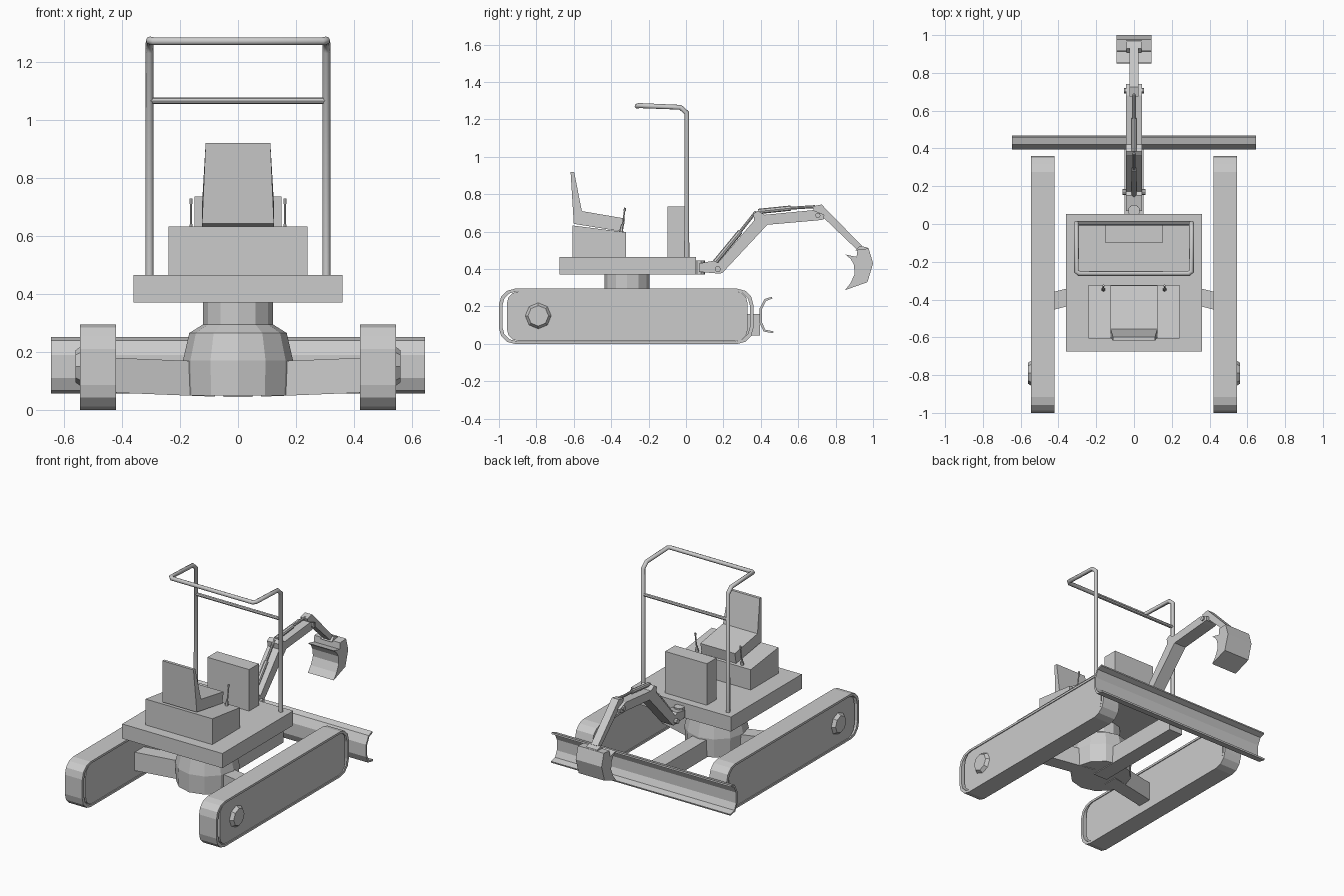
import bpy, bmesh, math
from mathutils import Vector

if "Cube" in bpy.data.objects:
    bpy.data.objects.remove(bpy.data.objects["Cube"])


def make(name, bm):
    bmesh.ops.recalc_face_normals(bm, faces=bm.faces)
    me = bpy.data.meshes.new(name)
    bm.to_mesh(me)
    bm.free()
    ob = bpy.data.objects.new(name, me)
    bpy.context.collection.objects.link(ob)
    return ob


def extrude(name, pts, x0, x1):
    """Side profile of (y, z) points extruded along x."""
    bm = bmesh.new()
    f = bm.faces.new([bm.verts.new((x0, y, z)) for y, z in pts])
    r = bmesh.ops.extrude_face_region(bm, geom=[f])
    vs = [g for g in r['geom'] if isinstance(g, bmesh.types.BMVert)]
    bmesh.ops.translate(bm, verts=vs, vec=(x1 - x0, 0, 0))
    return make(name, bm)


def box(name, x0, x1, y0, y1, z0, z1):
    return extrude(name, [(y0, z0), (y1, z0), (y1, z1), (y0, z1)], x0, x1)


def rod(name, a, b, r, n=8, r2=None):
    a, b = Vector(a), Vector(b)
    d = b - a
    bm = bmesh.new()
    bmesh.ops.create_cone(bm, cap_ends=True, segments=n, radius1=r,
                          radius2=r if r2 is None else r2, depth=d.length)
    m = d.to_track_quat('Z', 'Y').to_matrix().to_4x4()
    m.translation = (a + b) / 2
    bmesh.ops.transform(bm, matrix=m, verts=bm.verts)
    return make(name, bm)


def pipe(name, pts, r):
    cu = bpy.data.curves.new(name, 'CURVE')
    cu.dimensions = '3D'
    cu.bevel_depth, cu.bevel_resolution, cu.use_fill_caps = r, 2, True
    sp = cu.splines.new('POLY')
    sp.points.add(len(pts) - 1)
    for p, c in zip(sp.points, pts):
        p.co = (*c, 1)
    ob = bpy.data.objects.new(name, cu)
    bpy.context.collection.objects.link(ob)
    return ob


def track_loop(y0, y1, z0, z1, c):
    """Long rounded loop; c is the corner size."""
    pts = []
    for cy, cz, a in ((y1 - c, z1 - c, 0), (y0 + c, z1 - c, 90),
                      (y0 + c, z0 + c, 180), (y1 - c, z0 + c, 270)):
        for k in range(4):
            t = math.radians(a + 30 * k)
            pts.append((cy + c * math.cos(t), cz + c * math.sin(t)))
    return pts


def ring(name, outer, inner, x0, x1):
    bm = bmesh.new()
    loops = [[bm.verts.new((x, y, z)) for y, z in p]
             for x, p in ((x0, outer), (x1, outer), (x1, inner), (x0, inner))]
    n = len(outer)
    for k in range(4):
        a, b = loops[k], loops[(k + 1) % 4]
        for i in range(n):
            j = (i + 1) % n
            bm.faces.new((a[i], a[j], b[j], b[i]))
    return make(name, bm)


# Tracks, hubs and legs, one set per side
for s, side in ((-1, "left"), (1, "right")):
    ring(side + "_track_belt", track_loop(-1, 0.36, 0, 0.295, 0.085),
         track_loop(-0.982, 0.342, 0.014, 0.281, 0.078), s * 0.42, s * 0.545)
    extrude(side + "_track_body", track_loop(-0.958, 0.33, 0.0145, 0.2805, 0.065),
            s * 0.425, s * 0.54)
    rod(side + "_track_hub", (s * 0.535, -0.79, 0.15), (s * 0.561, -0.79, 0.15), 0.073, 8, 0.055)
    leg = box(side + "_leg", s * 0.08, s * 0.43, -0.395, -0.30, 0.05, 0.17)
    for v in leg.data.vertices:
        v.co.y -= 0.25 * (abs(v.co.x) - 0.19)
        v.co.z += 0.04 * (abs(v.co.x) - 0.19)

# Turntable base: stacked twelve-sided rings
bm = bmesh.new()
prev = None
for r, z in ((0.185, 0.05), (0.19, 0.17), (0.168, 0.265), (0.12, 0.295), (0.12, 0.37)):
    cur = [bm.verts.new((r * math.cos(math.tau * i / 12), -0.315 + r * math.sin(math.tau * i / 12), z))
           for i in range(12)]
    if prev:
        for i in range(12):
            j = (i + 1) % 12
            bm.faces.new((prev[i], prev[j], cur[j], cur[i]))
    else:
        bm.faces.new(cur)
    prev = cur
bm.faces.new(prev)
make("turntable_base", bm)

# Dozer blade and its arm
box("blade_arm", -0.05, 0.05, -0.32, 0.395, 0.045, 0.16)
back = [(0.46, 0.252), (0.42, 0.24), (0.394, 0.19), (0.394, 0.11), (0.415, 0.066), (0.465, 0.057)]
front = [(0.468, 0.067), (0.424, 0.076), (0.406, 0.115), (0.406, 0.185), (0.428, 0.23), (0.462, 0.242)]
extrude("dozer_blade", back + front, -0.645, 0.645)

# Platform, console, seat and levers
box("platform", -0.36, 0.36, -0.675, 0.053, 0.37, 0.465)
box("console", -0.15, 0.15, -0.10, 0.0, 0.465, 0.735)
extrude("seat_box", [(-0.607, 0.465), (-0.322, 0.465), (-0.322, 0.597), (-0.607, 0.633)], -0.24, 0.24)
seat = extrude("seat", [(-0.617, 0.92), (-0.598, 0.92), (-0.557, 0.71), (-0.325, 0.67),
                        (-0.338, 0.60), (-0.60, 0.642)], -0.124, 0.124)
for v in seat.data.vertices:
    if v.co.z > 0.9:
        v.co.x *= 0.9
for s in (-1, 1):
    rod("lever", (s * 0.162, -0.345, 0.595), (s * 0.162, -0.327, 0.72), 0.004, 6)
    rod("lever_boot", (s * 0.162, -0.347, 0.595), (s * 0.162, -0.342, 0.64), 0.012, 6, 0.005)
    rod("lever_knob", (s * 0.162, -0.328, 0.71), (s * 0.162, -0.326, 0.728), 0.006, 6)

# Roll frame
half = [(0.305, 0.004, 0.46), (0.305, 0.004, 1.235), (0.305, -0.03, 1.265),
        (0.305, -0.25, 1.274), (0.29, -0.262, 1.271)]
pipe("roll_frame", half + [(-x, y, z) for x, y, z in reversed(half)], 0.0135)
rod("frame_crossbar", (-0.305, 0.004, 1.066), (0.305, 0.004, 1.066), 0.011)

# Boom swivel and bracket
rod("boom_swivel", (0, 0.07, 0.372), (0, 0.07, 0.445), 0.032, 10)
extrude("swivel_bracket", [(0.07, 0.385), (0.185, 0.375), (0.20, 0.40), (0.18, 0.43), (0.15, 0.445), (0.07, 0.43)],
        -0.042, 0.042)
rod("swivel_pin", (-0.062, 0.17, 0.40), (0.062, 0.17, 0.40), 0.016)

# Boom, stick and their pins
extrude("boom", [(0.15, 0.41), (0.365, 0.66), (0.36, 0.695), (0.385, 0.712), (0.42, 0.69),
                 (0.68, 0.715), (0.74, 0.69), (0.735, 0.665), (0.70, 0.66), (0.435, 0.637),
                 (0.195, 0.38), (0.165, 0.38)], -0.043, 0.043)
extrude("stick", [(0.675, 0.735), (0.725, 0.745), (0.94, 0.525), (0.918, 0.50),
                  (0.74, 0.67), (0.70, 0.67)], -0.025, 0.025)
rod("elbow_pin", (-0.052, 0.705, 0.687), (0.052, 0.705, 0.687), 0.014)

# Hydraulic cylinders along the boom
rod("lower_cylinder", (0, 0.15, 0.43), (0, 0.29, 0.60), 0.014)
rod("lower_piston", (0, 0.28, 0.588), (0, 0.375, 0.708), 0.008)
rod("upper_cylinder", (0, 0.385, 0.708), (0, 0.56, 0.726), 0.014)
rod("upper_piston", (0, 0.55, 0.725), (0, 0.69, 0.734), 0.008)

# Bucket with a concave mouth
extrude("bucket", [(0.915, 0.505), (0.975, 0.51), (0.998, 0.43), (0.968, 0.33), (0.848, 0.287),
                   (0.878, 0.325), (0.90, 0.375), (0.895, 0.425), (0.878, 0.455), (0.85, 0.478),
                   (0.91, 0.465)], -0.093, 0.093)
extrude("bucket_bracket", [(0.905, 0.50), (0.93, 0.525), (0.97, 0.515), (0.98, 0.50)], -0.04, 0.04)

# Fit the bucket's far edge to the overall length
bpy.data.objects["bucket"].location.y = 0.002
